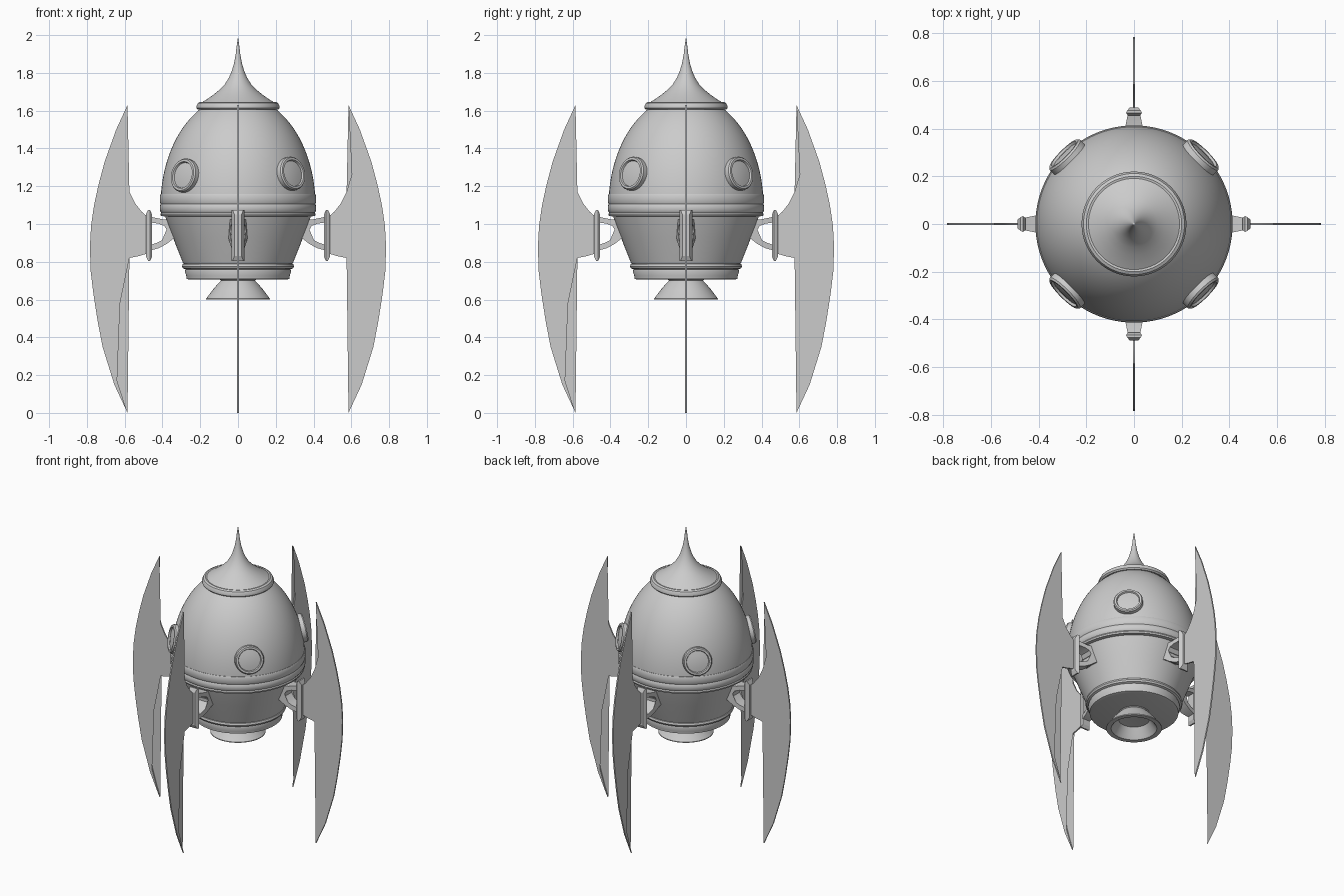
import bpy, bmesh, math
from mathutils import Matrix, Vector


def finish(name, bm, angle=35):
    bmesh.ops.recalc_face_normals(bm, faces=bm.faces)
    me = bpy.data.meshes.new(name)
    bm.to_mesh(me)
    bm.free()
    ob = bpy.data.objects.new(name, me)
    bpy.context.collection.objects.link(ob)
    bpy.ops.object.select_all(action='DESELECT')
    ob.select_set(True)
    bpy.context.view_layer.objects.active = ob
    bpy.ops.object.shade_smooth_by_angle(angle=math.radians(angle))
    return ob


def lathe(name, profile, segs=64, angle=35):
    """Revolve (radius, height) points around z."""
    bm = bmesh.new()
    vs = [bm.verts.new((r, 0, z)) for r, z in profile]
    edges = [bm.edges.new(p) for p in zip(vs, vs[1:])]
    bmesh.ops.spin(bm, geom=vs + edges, cent=(0, 0, 0), axis=(0, 0, 1),
                   angle=math.tau, steps=segs, use_duplicate=False)
    bmesh.ops.remove_doubles(bm, verts=bm.verts, dist=0.0004)
    return finish(name, bm, angle)


def slab(name, outline, half_width):
    """Solid from an x-z outline; half_width(x) gives its y thickness."""
    bm = bmesh.new()
    a = [bm.verts.new((x, -half_width(x), z)) for x, z in outline]
    b = [bm.verts.new((x, half_width(x), z)) for x, z in outline]
    bm.faces.new(a)
    bm.faces.new(b[::-1])
    n = len(a)
    for i in range(n):
        j = (i + 1) % n
        bm.faces.new((a[i], b[i], b[j], a[j]))
    bmesh.ops.triangulate(bm, faces=[f for f in bm.faces if len(f.verts) > 4])
    return finish(name, bm, 20)


# Upper dome
dome = []
for i in range(25):
    z = 1.15 + 0.46 * i / 24
    dome.append((0.41 * math.sqrt(1 - ((z - 1.1) / 0.583) ** 2), z))
lathe("dome", dome, 96)

# Nose collar and spire
lathe("nose_collar", [(0.19, 1.605), (0.212, 1.605), (0.22, 1.613), (0.22, 1.625),
                      (0.212, 1.64), (0.2, 1.646), (0.18, 1.642)])
lathe("nose_spire", [(0.195, 1.642), (0.165, 1.66), (0.13, 1.685), (0.098, 1.71),
                     (0.07, 1.74), (0.048, 1.775), (0.033, 1.81), (0.021, 1.85),
                     (0.012, 1.9), (0.006, 1.95), (0, 1.99)])

# Waist band
lathe("waist_band", [(0.39, 1.158), (0.41, 1.158), (0.414, 1.15), (0.414, 1.115),
                     (0.409, 1.105), (0.414, 1.095), (0.414, 1.07), (0.407, 1.06),
                     (0.411, 1.052), (0.408, 1.042), (0.38, 1.04)], 96)

# Lower hull with base ring
lathe("lower_hull", [(0.387, 1.045), (0.372, 1.0), (0.345, 0.93), (0.318, 0.86),
                     (0.29, 0.79)], 96)
lathe("base_ring", [(0.285, 0.79), (0.293, 0.788), (0.297, 0.776), (0.291, 0.765),
                    (0.278, 0.76), (0.281, 0.75), (0.274, 0.725), (0.272, 0.71),
                    (0.255, 0.705), (0, 0.705)], 96)

# Engine nozzle
lathe("engine_nozzle", [(0.1, 0.71), (0.09, 0.7), (0.105, 0.685), (0.135, 0.65),
                        (0.163, 0.612), (0.17, 0.605), (0.17, 0.6), (0.14, 0.6),
                        (0.125, 0.62), (0.095, 0.665), (0, 0.675)])

# Portholes
for i, az in enumerate((45, 135, 225, 315)):
    a, el = math.radians(az), math.radians(11)
    d = Vector((math.cos(a) * math.cos(el), math.sin(a) * math.cos(el), math.sin(el)))
    z = 1.255 if az in (135, 225) else 1.265
    ob = lathe(f"porthole_{i + 1}", [(0.09, -0.035), (0.09, 0.018), (0.084, 0.026),
                                     (0.072, 0.026), (0.068, 0.016), (0.04, 0.02),
                                     (0, 0.022)], 32)
    ob.matrix_world = (Matrix.Translation((0.392 * math.cos(a), 0.392 * math.sin(a), z))
                       @ d.to_track_quat('Z', 'Y').to_matrix().to_4x4())

# Fin and bracket outlines in (x, z)
fin = [(0.585, 1.63), (0.645, 1.5), (0.706, 1.33), (0.738, 1.21), (0.762, 1.10),
       (0.778, 0.99), (0.784, 0.88), (0.78, 0.75), (0.765, 0.626), (0.742, 0.48),
       (0.717, 0.35), (0.655, 0.15), (0.585, 0.0), (0.61, 0.07), (0.64, 0.17),
       (0.675, 0.335), (0.69, 0.43), (0.695, 0.52), (0.692, 0.6), (0.68, 0.67),
       (0.664, 0.725), (0.64, 0.77), (0.61, 0.803), (0.575, 0.82), (0.53, 0.829),
       (0.475, 0.845), (0.475, 1.035), (0.51, 1.065), (0.545, 1.11), (0.575, 1.17),
       (0.6, 1.235), (0.616, 1.31), (0.623, 1.4), (0.618, 1.5), (0.605, 1.57)]
plate = [(0.455, 0.825), (0.466, 0.805), (0.476, 0.805), (0.488, 0.83),
         (0.488, 1.05), (0.476, 1.075), (0.466, 1.075), (0.455, 1.05)]
upper_arm = [(0.34, 1.025), (0.4, 1.025), (0.462, 1.038), (0.462, 1.008),
             (0.42, 1.002), (0.39, 0.99), (0.375, 0.965), (0.34, 0.965)]
lower_arm = [(0.32, 0.985), (0.372, 0.985), (0.37, 0.945), (0.395, 0.918),
             (0.43, 0.9), (0.462, 0.89), (0.462, 0.86), (0.42, 0.872),
             (0.38, 0.893), (0.345, 0.92), (0.32, 0.92)]


def arm_width(x):
    return 0.026 + max(0, 0.46 - x) * 0.2


def plate_width(x):
    return 0.035 - abs(x - 0.468) * 0.8


# Four fins, each with its plate and two arms
for k, side in enumerate(("right", "back", "left", "front")):
    for ob in (slab(side + "_fin", fin, lambda x: 0.0045),
               slab(side + "_mount_plate", plate, plate_width),
               slab(side + "_upper_arm", upper_arm, arm_width),
               slab(side + "_lower_arm", lower_arm, arm_width)):
        ob.rotation_euler.z = k * math.pi / 2
